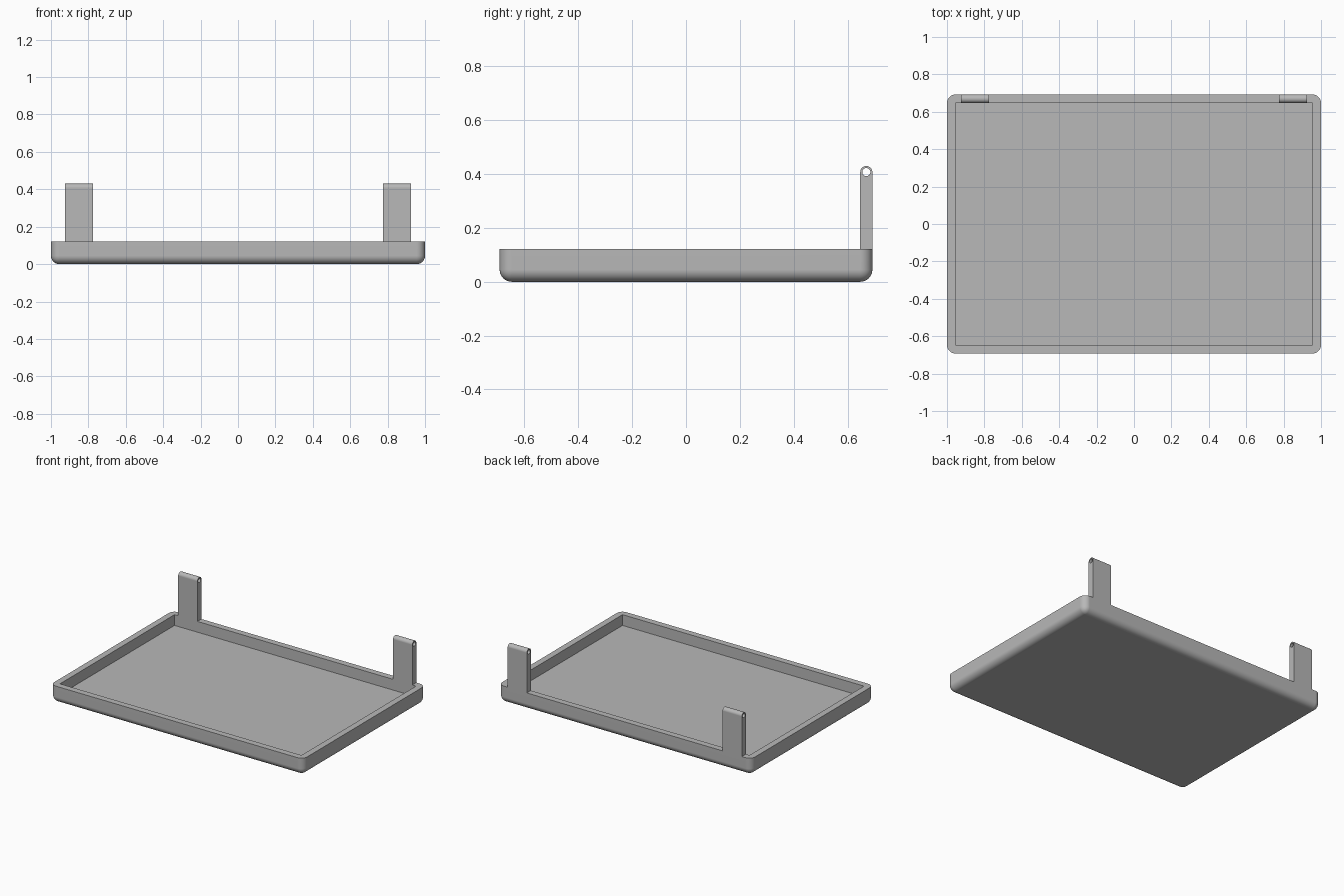
import bpy, bmesh, math
from mathutils import Matrix, Vector

if "Cube" in bpy.data.objects:
    bpy.data.objects.remove(bpy.data.objects["Cube"], do_unlink=True)

HALF_X, HALF_Y, RIM = 1.0, 0.692, 0.122    # tray outer size
WALL = 0.045                               # wall, floor and fillet size
TAB_X, TAB_W = 0.85, 0.152                 # hinge tab centre and width
TAB_TOP, HOLE_R = 0.43, 0.015

grey = bpy.data.materials.new("plain_grey")
grey.use_nodes = True
grey.diffuse_color = (0.48, 0.48, 0.48, 1)
grey.node_tree.nodes["Principled BSDF"].inputs["Base Color"].default_value = grey.diffuse_color


def make_object(name, bm):
    bmesh.ops.recalc_face_normals(bm, faces=bm.faces[:])
    mesh = bpy.data.meshes.new(name)
    bm.to_mesh(mesh)
    bm.free()
    mesh.materials.append(grey)
    obj = bpy.data.objects.new(name, mesh)
    bpy.context.collection.objects.link(obj)
    return obj


def box(low, high):
    low, high = Vector(low), Vector(high)
    bm = bmesh.new()
    bmesh.ops.create_cube(bm, size=1, matrix=Matrix.Translation((low + high) / 2)
                          @ Matrix.Diagonal((*(high - low), 1)))
    return bm


def select_only(obj):
    bpy.ops.object.select_all(action='DESELECT')
    obj.select_set(True)
    bpy.context.view_layer.objects.active = obj


def cut(obj, cutter):
    select_only(obj)
    mod = obj.modifiers.new("cut", 'BOOLEAN')
    mod.operation, mod.solver, mod.object = 'DIFFERENCE', 'EXACT', cutter
    bpy.ops.object.modifier_apply(modifier=mod.name)
    bpy.data.objects.remove(cutter, do_unlink=True)


def smooth(obj):
    select_only(obj)
    bpy.ops.object.shade_smooth_by_angle(angle=math.radians(30))
    obj.modifiers.new("flat_face_normals", 'WEIGHTED_NORMAL').keep_sharp = True


# Tray: block with rounded corners and underside, hollowed from above
bm = box((-HALF_X, -HALF_Y, 0), (HALF_X, HALF_Y, RIM))
rounded = [e for e in bm.edges if min(v.co.z for v in e.verts) < RIM / 2]
bmesh.ops.bevel(bm, geom=rounded, offset=WALL, segments=8, profile=0.5, affect='EDGES')
tray = make_object("tray", bm)
cut(tray, make_object("tray_cutter", box(
    (WALL - HALF_X, WALL - HALF_Y, WALL), (HALF_X - WALL, HALF_Y - WALL, RIM + 1))))
smooth(tray)

# Hinge tabs: upright plates with a rounded top and a pin hole along x
radius = WALL / 2
pin_y, pin_z = HALF_Y - radius, TAB_TOP - radius
for side, name in ((1, "left_hinge_tab"), (-1, "right_hinge_tab")):
    x0 = side * TAB_X - TAB_W / 2
    outline = [(pin_y - radius, RIM), (pin_y + radius, RIM)]
    for i in range(17):
        a = math.pi * i / 16
        outline.append((pin_y + radius * math.cos(a), pin_z + radius * math.sin(a)))
    bm = bmesh.new()
    face = bm.faces.new([bm.verts.new((x0, y, z)) for y, z in outline])
    grown = bmesh.ops.extrude_face_region(bm, geom=[face])["geom"]
    bmesh.ops.translate(bm, vec=(TAB_W, 0, 0),
                        verts=[g for g in grown if isinstance(g, bmesh.types.BMVert)])
    tab = make_object(name, bm)

    bm = bmesh.new()
    bmesh.ops.create_cone(bm, cap_ends=True, segments=32, radius1=HOLE_R, radius2=HOLE_R,
                          depth=TAB_W * 2,
                          matrix=Matrix.Translation((side * TAB_X, pin_y, pin_z))
                          @ Matrix.Rotation(math.pi / 2, 4, 'Y'))
    cut(tab, make_object("pin_cutter", bm))
    smooth(tab)
